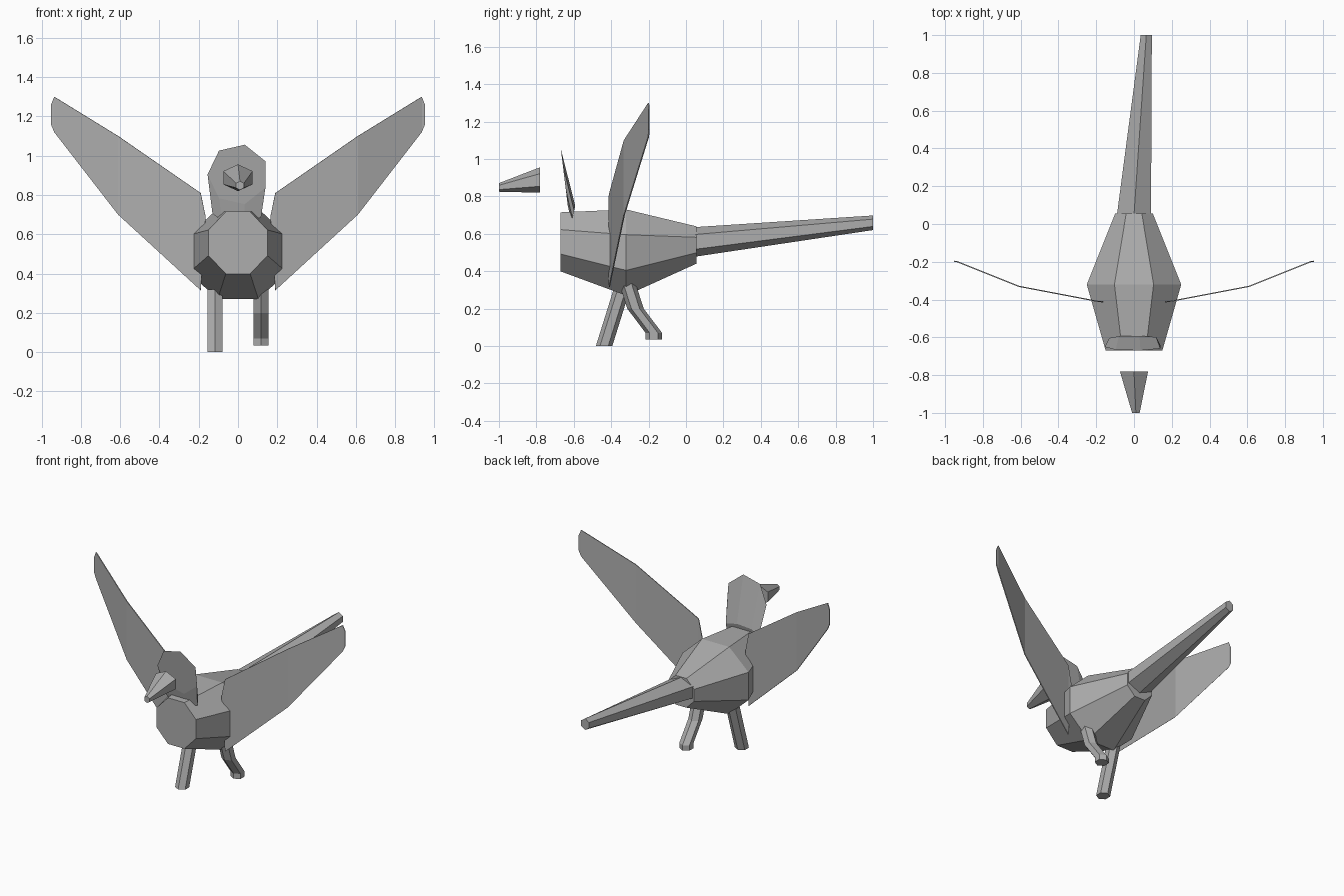
import bpy
import bmesh
from math import cos, sin, pi
from mathutils import Vector

cube = bpy.data.objects.get("Cube")
if cube:
    bpy.data.objects.remove(cube, do_unlink=True)

grey = bpy.data.materials.new("plain grey")
grey.use_nodes = True
colour = (0.42, 0.42, 0.42, 1)
grey.diffuse_color = colour
grey.node_tree.nodes["Principled BSDF"].inputs["Base Color"].default_value = colour


def finish(name, bm):
    bmesh.ops.recalc_face_normals(bm, faces=bm.faces)
    mesh = bpy.data.meshes.new(name)
    bm.to_mesh(mesh)
    bm.free()
    mesh.materials.append(grey)
    obj = bpy.data.objects.new(name, mesh)
    bpy.context.collection.objects.link(obj)
    return obj


def ring(centre, u, v, sides, start):
    """Polygon around centre, spanned by the half-axes u and v."""
    angles = [start + 2 * pi * i / sides for i in range(sides)]
    return [Vector(centre) + Vector(u) * cos(a) + Vector(v) * sin(a) for a in angles]


def loft(name, rings):
    """Capped tube through rings of equal side count."""
    bm = bmesh.new()
    loops = [[bm.verts.new(p) for p in r] for r in rings]
    n = len(loops[0])
    for a, b in zip(loops, loops[1:]):
        for i in range(n):
            j = (i + 1) % n
            bm.faces.new((a[i], a[j], b[j], b[i]))
    bm.faces.new(loops[0])
    bm.faces.new(loops[-1])
    return finish(name, bm)


def upright(centre, rx, rz, sides, start):
    return ring(centre, (rx, 0, 0), (0, 0, rz), sides, start)


# Body: octagonal barrel, widest in the middle
k = 1 / cos(pi / 8)
loft("body", [upright((0, y, z), rx * k, rz * k, 8, pi / 8) for y, z, rx, rz in
              [(-0.67, 0.557, 0.15, 0.158), (-0.32, 0.5, 0.25, 0.23), (0.055, 0.54, 0.1, 0.1)]])

# Tail: six-sided taper, drifting to one side
loft("tail", [upright((0, 0.05, 0.557), 0.104, 0.079, 6, pi / 2),
              upright((0.065, 1, 0.659), 0.034, 0.039, 6, pi / 2)])

# Head: thin seven-sided wedge down to a neck
loft("head", [ring((0, -0.651, 0.905), (0.155, 0, 0), (0, -0.019, 0.155), 7, pi),
              ring((0, -0.603, 0.705), (0.13, 0, 0), (0, 0.011, 0.045), 7, pi)])

# Beak: set forward of the head
loft("beak", [upright((0, -0.78, 0.888), 0.086, 0.068, 6, pi / 2),
              upright((0.01, -1, 0.848), 0.023, 0.023, 6, pi / 2)])

# Legs: hexagonal tubes, one planted and one lifted
for name, x, path in [
        ("right_leg", -0.117, [(-0.438, 0), (-0.338, 0.32)]),
        ("left_leg", 0.117, [(-0.172, 0.035), (-0.172, 0.07), (-0.27, 0.2), (-0.315, 0.34)])]:
    loft(name, [ring((x, y, z), (0.044, 0, 0), (0, 0.044, 0), 6, pi / 2) for y, z in path])

# Wings: thin bent sheets, made from top and bottom points of each span station
stations = [(0.19, -0.41, 0.81, 0.315), (0.61, -0.33, 1.1, 0.70), (0.935, -0.2, 1.3, 1.12)]
for name, side in [("left_wing", 1), ("right_wing", -1)]:
    bm = bmesh.new()
    cols = [[bm.verts.new((side * x, y, z)) for z in (top, low)] for x, y, top, low in stations]
    for a, b in zip(cols, cols[1:]):
        bm.faces.new((a[0], a[1], b[1], b[0]))
    # Pointed root and blunt tip
    root = bm.verts.new((side * 0.165, -0.412, 0.69))
    bm.faces.new((cols[0][0], root, cols[0][1]))
    tips = [bm.verts.new((side * 0.952, -0.197, z)) for z in (1.26, 1.16)]
    bm.faces.new((cols[-1][0], cols[-1][1], tips[1], tips[0]))
    wing = finish(name, bm)
    sheet = wing.modifiers.new("thickness", "SOLIDIFY")
    sheet.thickness = 0.006
    sheet.offset = 0
